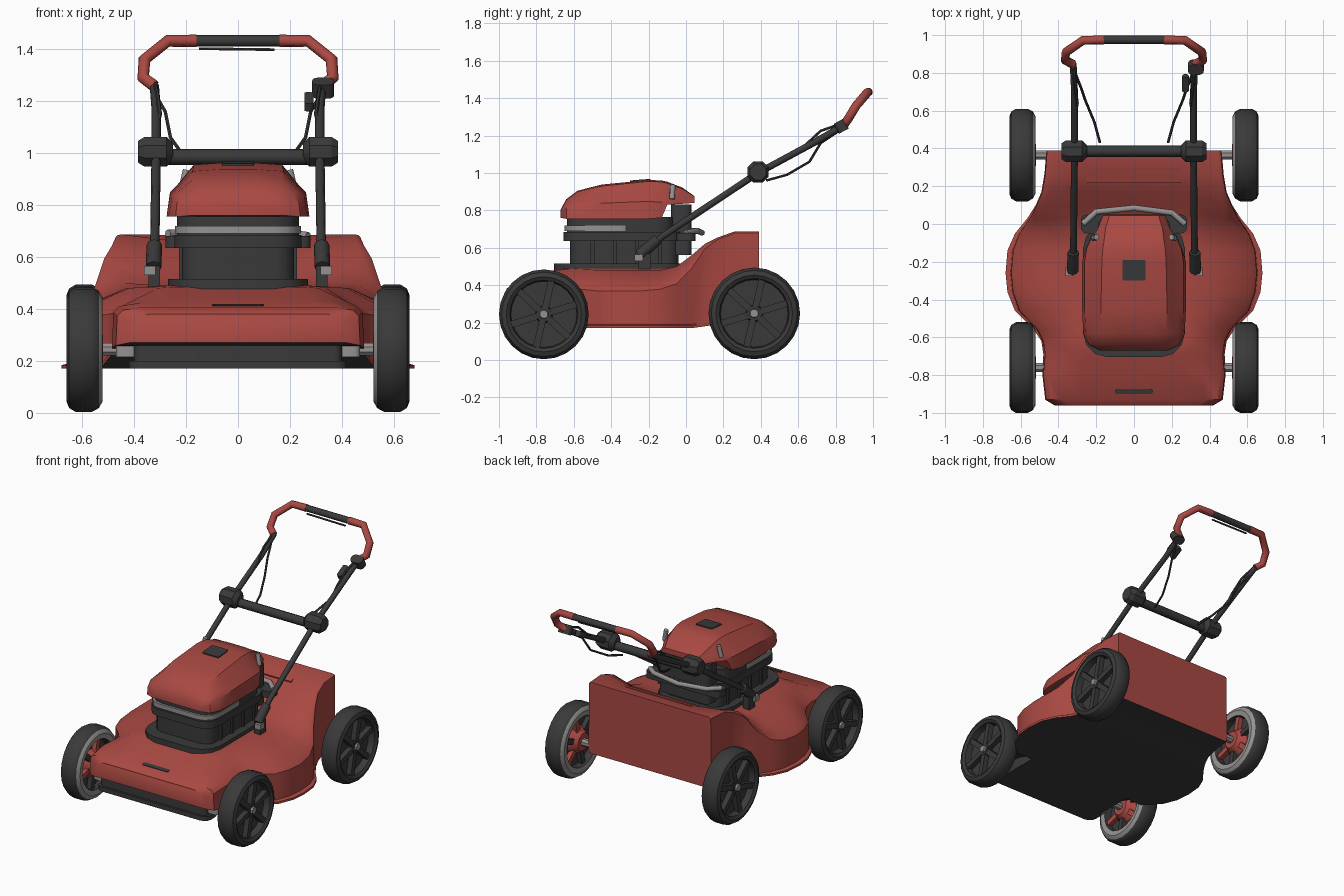
import bpy, bmesh, math
from mathutils import Matrix, Vector

if "Cube" in bpy.data.objects:
    bpy.data.objects.remove(bpy.data.objects["Cube"])


def material(name, col):
    m = bpy.data.materials.new(name)
    m.diffuse_color = (*col, 1)
    m.use_nodes = True
    m.node_tree.nodes["Principled BSDF"].inputs["Base Color"].default_value = m.diffuse_color
    return m


RED = material("red paint", (0.40, 0.066, 0.055))
DARK = material("dark plastic", (0.042, 0.042, 0.042))
GREY = material("light grey metal", (0.30, 0.29, 0.28))


def select_only(ob):
    bpy.ops.object.select_all(action='DESELECT')
    ob.select_set(True)
    bpy.context.view_layer.objects.active = ob


def finish(name, bm, mats, smooth=35):
    bmesh.ops.recalc_face_normals(bm, faces=bm.faces)
    me = bpy.data.meshes.new(name)
    bm.to_mesh(me)
    bm.free()
    for m in mats:
        me.materials.append(m)
    ob = bpy.data.objects.new(name, me)
    bpy.context.collection.objects.link(ob)
    select_only(ob)
    bpy.ops.object.shade_smooth_by_angle(angle=math.radians(smooth))
    return ob


def loft(bm, rings):
    vs = [[bm.verts.new(p) for p in r] for r in rings]
    n = len(vs[0])
    for a, b in zip(vs, vs[1:]):
        for i in range(n):
            j = (i + 1) % n
            bm.faces.new((a[i], a[j], b[j], b[i]))
    bm.faces.new(vs[0])
    bm.faces.new(vs[-1][::-1])


def shell(name, stations, wc, mats, ch=.022, lip=0):
    """Symmetric body lofted along y: (y, w, z_bottom, w_shoulder, z_shoulder, w_top, z_top, z_centre)"""
    bm = bmesh.new()
    rings = []
    for y, w, zb, ws, zs, wi, zt, zc in stations:
        c = ch if y < .1 else .006
        half = [(w, zb)] + ([(w, zb + lip), (ws + .004, zb + lip + .006)] if lip else [])
        half += [(ws, zs - c), (ws - c, zs), (wi, zt), (min(wc, wi * 0.8), zc)]
        rings.append([(x, y, z) for x, z in half] + [(-x, y, z) for x, z in half[::-1]])
    loft(bm, rings)
    bmesh.ops.recalc_face_normals(bm, faces=bm.faces)
    if len(mats) > 1:
        for f in bm.faces:
            f.material_index = int(f.normal.z < -0.6)
    return finish(name, bm, mats)


def box(name, lo, hi, mat, r=0.0, tilt=0.0):
    """Box from corner to corner with rounded vertical edges, tilted about x"""
    bm = bmesh.new()
    lo, hi = Vector(lo), Vector(hi)
    bmesh.ops.create_cube(bm, size=1)
    bmesh.ops.scale(bm, vec=hi - lo, verts=bm.verts)
    if r:
        ed = [e for e in bm.edges if abs(e.verts[0].co.z - e.verts[1].co.z) > 1e-4]
        bmesh.ops.bevel(bm, geom=ed, offset=r, segments=3, affect='EDGES', profile=0.5)
    bm.transform(Matrix.Translation((lo + hi) / 2) @ Matrix.Rotation(tilt, 4, 'X'))
    return finish(name, bm, [mat])


def rod(bm, x0, x1, r0, r1, y, z, n, mi=0):
    """Cylinder along x"""
    ring = lambda x, r: [(x, y + r * math.cos(2 * math.pi * (i + .5) / n),
                          z + r * math.sin(2 * math.pi * (i + .5) / n)) for i in range(n)]
    k = len(bm.faces)
    loft(bm, [ring(x0, r0), ring(x1, r1)])
    for f in list(bm.faces)[k:]:
        f.material_index = mi


def tube(name, pts, r, mat, n=3):
    cu = bpy.data.curves.new(name, 'CURVE')
    cu.dimensions = '3D'
    cu.bevel_depth = r
    cu.bevel_resolution = n - 1
    cu.use_fill_caps = True
    sp = cu.splines.new('POLY')
    sp.points.add(len(pts) - 1)
    for p, c in zip(sp.points, pts):
        p.co = (*c, 1)
    cu.materials.append(mat)
    ob = bpy.data.objects.new(name, cu)
    bpy.context.collection.objects.link(ob)
    select_only(ob)
    bpy.ops.object.convert(target='MESH')
    bpy.ops.object.shade_smooth_by_angle(angle=math.radians(50))


# Cutting deck with rear discharge box
shell("deck", [
    (-0.96, .42, .27, .415, .37, .34, .38, .38),
    (-0.93, .47, .26, .465, .395, .38, .405, .405),
    (-0.80, .485, .25, .48, .41, .37, .425, .43),
    (-0.69, .48, .24, .47, .41, .31, .48, .485),
    (-0.62, .49, .22, .48, .405, .33, .485, .49),
    (-0.56, .53, .17, .51, .40, .36, .485, .49),
    (-0.46, .63, .17, .605, .39, .42, .48, .49),
    (-0.36, .67, .17, .64, .39, .43, .48, .49),
    (-0.26, .68, .17, .65, .39, .43, .48, .49),
    (-0.14, .67, .17, .64, .40, .43, .48, .49),
    (-0.05, .63, .17, .605, .43, .45, .50, .49),
    (0.03, .565, .17, .55, .51, .47, .56, .52),
    (0.10, .52, .18, .515, .60, .47, .62, .56),
    (0.17, .49, .19, .485, .65, .455, .655, .605),
    (0.26, .475, .20, .47, .684, .45, .687, .665),
    (0.39, .46, .20, .46, .684, .44, .687, .685)], .27, [RED, DARK], .022, .014)
box("front_grille", (-.40, -.925, .17), (.40, -.52, .28), DARK, .03)
box("front_lip", (-.42, -.94, .17), (.42, -.80, .20), DARK, .05)
box("deck_slot", (-.10, -.90, .408), (.10, -.873, .417), DARK, .012, .2)
box("rear_flap", (-.25, .215, .651), (.25, .30, .66), RED, 0, .33)
for s in (-1, 1):
    xs = sorted((s * .39, s * .47))
    box("front_corner_bracket", (xs[0], -.90, .215), (xs[1], -.82, .265), GREY, .02)

# Wheels: lathed tyre with recessed web, spokes on both sides, hub cap and axle
PROFILE = [(.02, .605), (.18, .605), (.186, .648), (.205, .66), (.23, .65), (.245, .625), (.245, .562),
           (.23, .535), (.205, .522), (.17, .527), (.165, .575), (.02, .575)]
for place, y, k in (("front", -.76, .98), ("rear", .365, 1.0)):
    for side, s in (("left", -1), ("right", 1)):
        z, n = .245 * k + .004, 24
        bm = bmesh.new()
        rings = [[(s * x, y + k * r * math.cos(2 * math.pi * i / n), z + k * r * math.sin(2 * math.pi * i / n))
                  for i in range(n)] for r, x in PROFILE]
        loft(bm, rings)
        for f in bm.faces:
            c = f.calc_center_median()
            if abs(c.x) < .533 and math.hypot(c.y - y, c.z - z) < .225:
                f.material_index = 1
        rod(bm, s * .59, s * .642, .05, .04, y, z, 12)
        rod(bm, s * .64, s * .656, .026, .022, y, z, 8, 1)
        rod(bm, s * .52, s * .59, .06, .11, y, z, 12, 2)
        rod(bm, s * .45, s * .53, .026, .026, y, z, 8, 1)
        for i in range(6):
            for x0, mi in ((.622, 0), (.562, 2 if i % 2 else 0)):
                g = bmesh.ops.create_cube(bm, size=1, matrix=Matrix.Translation((s * x0, y, z))
                                          @ Matrix.Rotation(i * math.pi / 3 + .3, 4, 'X')
                                          @ Matrix.Translation((0, .11, 0))
                                          @ Matrix.Diagonal((.036, .145, .036, 1)))
                for f in {f for v in g['verts'] for f in v.link_faces}:
                    f.material_index = mi
        finish(f"{place}_{side}_wheel", bm, [DARK, GREY, RED])

# Engine block
box("engine_collar", (-.27, -.705, .46), (.27, .0, .515), DARK, .13)
box("engine_block", (-.215, -.62, .50), (.215, -.04, .65), DARK, .07)
box("engine_flange", (-.245, -.655, .635), (.245, -.02, .685), DARK, .10)
box("engine_upper_band", (-.235, -.635, .685), (.235, -.06, .765), DARK, .10)
box("engine_grey_band", (-.242, -.65, .69), (.242, -.25, .72), GREY, .10)
box("engine_rear_bar", (-.28, -.05, .635), (.28, .05, .68), DARK, .03)
box("engine_rear_block", (-.19, -.08, .56), (.19, .03, .83), DARK, .03)
tube("engine_rear_pipe", [(-.27, .0, .69), (-.2, .065, .69), (0, .085, .68), (.2, .06, .69), (.27, .0, .68)], .016, GREY)
for s in (-1, 1):
    tube("engine_post", [(s * .215, -.075, .86), (s * .198, -.07, .935)], .015, GREY)
    for y in (-.5, -.38, -.26, -.14):
        box("side_fin", (s * .215 - .012, y - .01, .51), (s * .215 + .012, y + .01, .645), DARK)

# Engine cover and its top vent
shell("engine_cover", [
    (-0.67, .18, .76, .175, .80, .12, .805, .805),
    (-0.64, .24, .755, .235, .83, .15, .855, .86),
    (-0.58, .268, .755, .255, .85, .17, .90, .905),
    (-0.45, .275, .755, .262, .86, .175, .93, .938),
    (-0.20, .275, .755, .262, .87, .17, .955, .962),
    (-0.13, .255, .76, .25, .865, .165, .952, .96),
    (-0.10, .24, .83, .235, .875, .16, .945, .953),
    (-0.02, .19, .835, .185, .88, .15, .915, .922),
    (0.045, .165, .84, .16, .87, .13, .875, .876)], .07, [RED])
box("cover_vent", (-.062, -.30, .956), (.062, -.19, .964), DARK, .01, .08)

# Handle: lower bars, brackets, joint knobs, red hand loop
LOOP = [(.322, .845, 1.258), (.365, .868, 1.29), (.36, .91, 1.36), (.27, .972, 1.432), (.16, .975, 1.432)]
for side, s in (("left", -1), ("right", 1)):
    m = lambda pts: [(s * x, y, z) for x, y, z in pts]
    tube(f"{side}_handle_bar", m([(.325, -.25, .56), (.32, -.12, .665), (.315, .385, 1.0),
                                  (.315, .70, 1.17), (.322, .85, 1.26)]), .018, DARK)
    tube(f"{side}_handle_foot", m([(.325, -.25, .56), (.322, -.15, .645)]), .03, DARK)
    xs = sorted((s * .30, s * .345))
    box(f"{side}_handle_bracket", (xs[0], -.255, .46), (xs[1], -.19, .57), DARK)
    xs = sorted((s * .318, s * .362))
    box(f"{side}_bracket_bolt", (xs[0], -.275, .53), (xs[1], -.23, .565), GREY)
    bm = bmesh.new()
    for x0, x1, r0, r1 in ((.25, .275, .035, .062), (.275, .36, .062, .062), (.36, .385, .062, .045)):
        rod(bm, s * x0, s * x1, r0, r1, .385, 1.005, 8)
    finish(f"{side}_joint_knob", bm, [DARK])
    tube(f"{side}_hand_loop", m(LOOP), .024, RED)
    tube(f"{side}_cable", m([(.315, .81, 1.22), (.28, .72, 1.16), (.26, .66, 1.06),
                             (.21, .54, .99), (.18, .43, .96)]), .007, DARK, 2)
    tube(f"{side}_upper_cable", m([(.318, .82, 1.26), (.31, .72, 1.225), (.30, .64, 1.15), (.31, .58, 1.11)]),
         .008, DARK, 2)
tube("crossbar", [(-.28, .385, .985), (.28, .385, .985)], .03, DARK)
tube("hand_grip", [(-.165, .975, 1.432), (.165, .975, 1.432)], .022, DARK)
tube("brake_bail", [(-.15, .96, 1.402), (.14, .96, 1.398)], .006, DARK, 2)
box("throttle_control", (.285, .80, 1.22), (.37, .86, 1.28), DARK, .025, .5)
box("throttle_lever", (.255, .70, 1.18), (.29, .79, 1.215), DARK, .01, .5)
